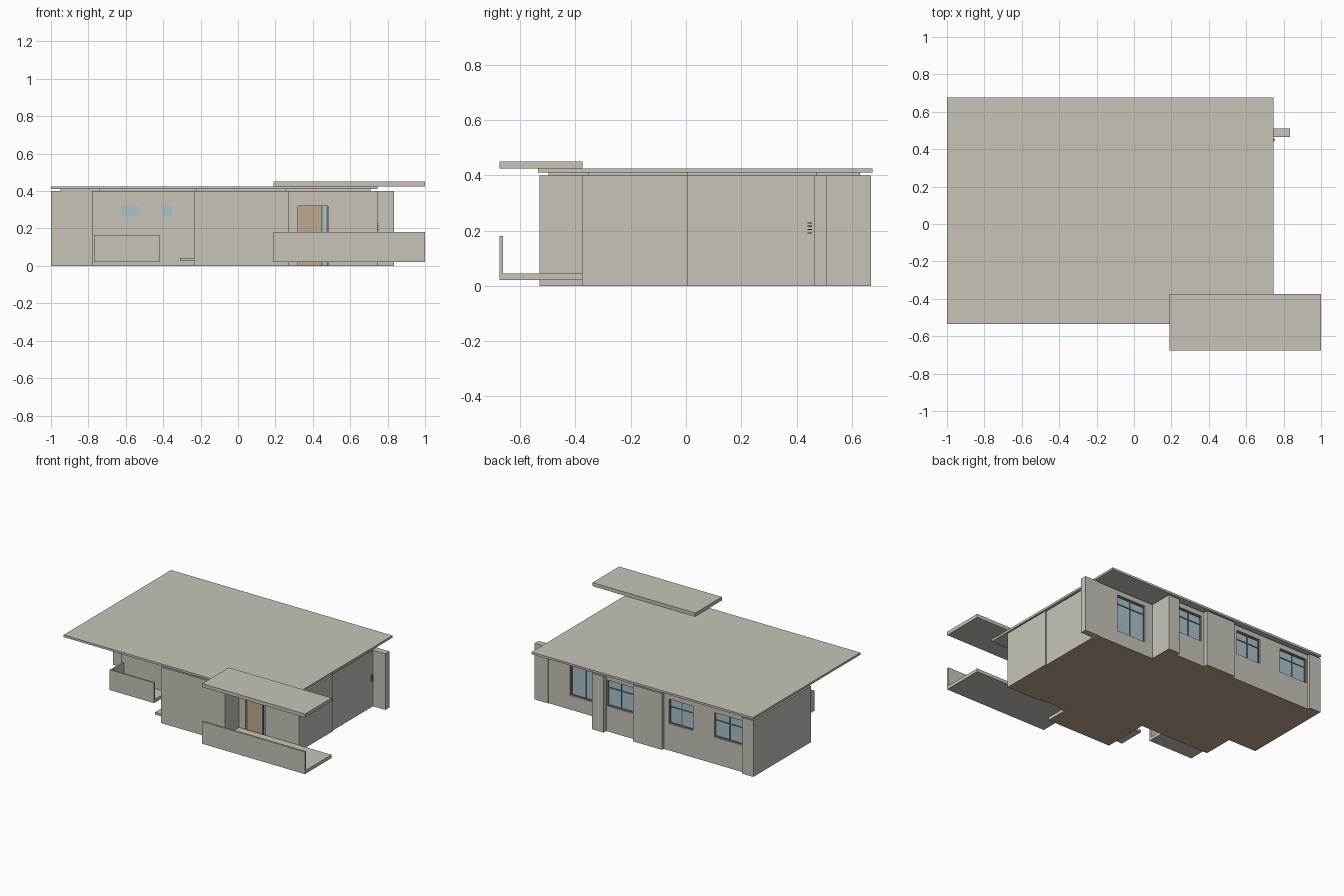
import bpy, bmesh

cube = bpy.data.objects.get("Cube")
if cube:
    bpy.data.objects.remove(cube, do_unlink=True)


def material(name, rgb):
    m = bpy.data.materials.new(name)
    m.use_nodes = True
    m.diffuse_color = (*rgb, 1)
    bsdf = next(n for n in m.node_tree.nodes if n.type == "BSDF_PRINCIPLED")
    bsdf.inputs["Base Color"].default_value = (*rgb, 1)
    return m


PLASTER = material("warm grey plaster", (0.58, 0.55, 0.49))
TAN = material("tan wood", (0.51, 0.40, 0.27))
GLASS = material("pale blue glass", (0.40, 0.54, 0.60))
FRAME = material("dark grey frame", (0.17, 0.17, 0.17))


def finish(name, bm, *mats):
    bmesh.ops.recalc_face_normals(bm, faces=bm.faces)
    mesh = bpy.data.meshes.new(name)
    bm.to_mesh(mesh)
    bm.free()
    for m in mats:
        mesh.materials.append(m)
    ob = bpy.data.objects.new(name, mesh)
    bpy.context.collection.objects.link(ob)
    return ob


def box(name, x, y, z, mat):
    """Box from (min, max) ranges on each axis."""
    bm = bmesh.new()
    bmesh.ops.create_cube(bm, size=1)
    for v in bm.verts:
        for i, (lo, hi) in enumerate((x, y, z)):
            v.co[i] = lo if v.co[i] < 0 else hi
    return finish(name, bm, mat)


def prism(name, outline, z0, z1, *mats):
    """Extrude a plan outline upwards."""
    bm = bmesh.new()
    face = bm.faces.new([bm.verts.new((x, y, z0)) for x, y in outline])
    top = bmesh.ops.extrude_face_region(bm, geom=[face])["geom"]
    for v in top:
        if isinstance(v, bmesh.types.BMVert):
            v.co.z = z1
    return finish(name, bm, *mats)


def cut(target, x, y, z):
    """Subtract a box and drop the cutter."""
    cutter = box("opening_cutter", x, y, z, PLASTER)
    cutter.hide_render = True
    mod = target.modifiers.new("opening", "BOOLEAN")
    mod.operation = "DIFFERENCE"
    mod.solver = "EXACT"
    mod.object = cutter
    bpy.context.view_layer.objects.active = target
    bpy.ops.object.modifier_apply(modifier=mod.name)
    bpy.data.objects.remove(cutter, do_unlink=True)


# House body with stepped plan
plan = [(-1, .02), (-.78, .02), (-.78, -.2), (-.235, -.2), (-.235, -.53),
        (.27, -.53), (.27, -.375), (.745, -.375), (.745, .005), (.738, .005),
        (.738, .505), (.27, .505), (.27, .67), (.18, .67), (.18, .64),
        (-.05, .64), (-.05, .67), (-.28, .67), (-.28, .65), (-.91, .65),
        (-.91, .67), (-1, .67)]
walls = prism("house_walls", plan, 0, .4, PLASTER, TAN)

# Rear windows: recess, glass, frame bars
windows = [(.33, .56, .505, .10), (-.03, .17, .64, .18),
           (-.51, -.32, .65, .19), (-.90, -.68, .65, .19)]
TOP, DEPTH, BAR = .365, .02, .006
for i, (x0, x1, y, z0) in enumerate(windows, 1):
    cut(walls, (x0, x1), (y - DEPTH, y + .05), (z0, TOP))
    back = y - DEPTH
    box(f"window_glass_{i}", (x0, x1), (back, back + .004), (z0, TOP), GLASS)
    mid, rail = (x0 + x1) / 2, TOP - .06
    bars = [((x0, x0 + BAR), (z0, TOP)), ((x1 - BAR, x1), (z0, TOP)),
            ((mid - BAR / 2, mid + BAR / 2), (z0, TOP)),
            ((x0, x1), (z0, z0 + BAR)), ((x0, x1), (TOP - BAR, TOP)),
            ((x0, x1), (rail, rail + BAR))]
    for j, (bx, bz) in enumerate(bars, 1):
        box(f"window_frame_{i}_{j}", bx, (back, back + .009), bz, FRAME)

# Entrance: recessed door with narrow side light
cut(walls, (.32, .48), (-.45, -.35), (-.01, .32))
box("front_door", (.32, .445), (-.358, -.35), (0, .32), TAN)
box("door_side_light", (.445, .48), (-.356, -.35), (0, .32), GLASS)
for i, x in enumerate((.445, .472), 1):
    box(f"door_post_{i}", (x, x + .008), (-.364, -.35), (0, .32), FRAME)

# Floor colour on the underside
for p in walls.data.polygons:
    p.material_index = int(p.normal.z < -.9 and p.center.z < .01)

# Front panes in the recessed wall
for i, x in enumerate(((-.62, -.53), (-.41, -.35)), 1):
    box(f"front_pane_{i}", x, (-.204, -.198), (.265, .32), GLASS)

# Roof slab on a slightly smaller wall plate
prism("wall_plate", [(x * .95, y * .94) for x, y in plan], .4, .412, PLASTER)
box("main_roof", (-1, .745), (-.535, .675), (.41, .425), PLASTER)

# Large entrance balcony and its canopy
wide, deep = (.19, 1), (-.675, -.375)
box("entrance_canopy", wide, deep, (.425, .45), PLASTER)
box("entrance_balcony_floor", wide, deep, (.022, .045), PLASTER)
box("entrance_balcony_parapet", wide, (-.675, -.662), (.022, .18), PLASTER)

# Small balcony
box("small_balcony_floor", (-.77, -.42), (-.345, -.2), (.022, .045), PLASTER)
box("small_balcony_parapet", (-.77, -.42), (-.345, -.333), (.022, .166), PLASTER)
box("small_balcony_side", (-.77, -.758), (-.345, -.2), (.022, .166), PLASTER)

# Side landing and wing wall
box("side_landing", (-.31, -.235), (-.49, -.3), (.025, .042), PLASTER)
box("wing_wall", (.73, .835), (.465, .51), (0, .4), PLASTER)

# Small wall brackets beside the wing wall
for i in range(4):
    z = .19 + i * .012
    box(f"wall_bracket_{i + 1}", (.735, .75), (.44, .456), (z, z + .004), FRAME)
